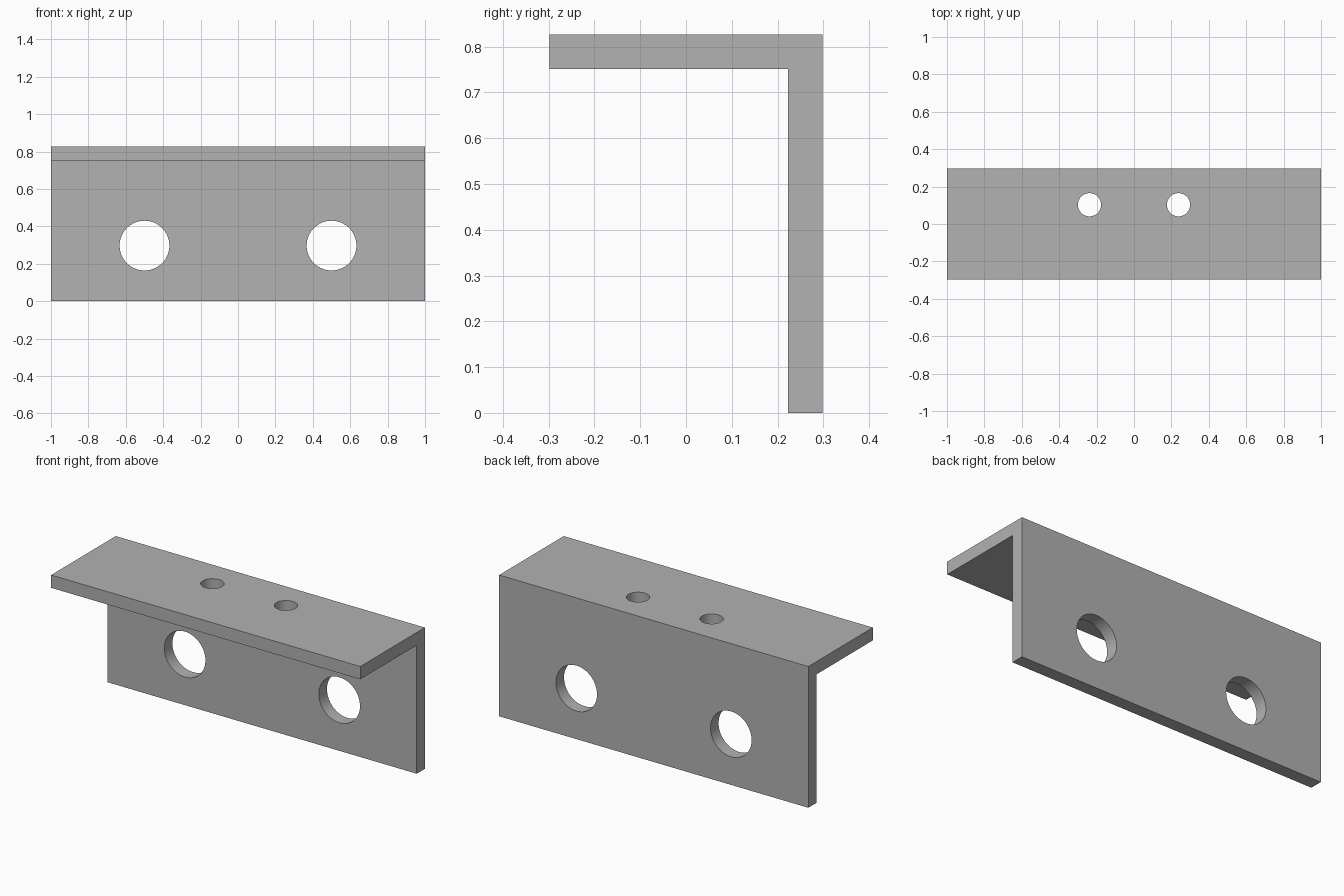
import bpy
import bmesh
from math import radians

cube = bpy.data.objects.get("Cube")
if cube:
    bpy.data.objects.remove(cube, do_unlink=True)

HALF_LENGTH, HALF_DEPTH, HEIGHT, THICK = 1.0, 0.298, 0.826, 0.075

grey = bpy.data.materials.new("plain_grey")
grey.use_nodes = True
colour = (0.445, 0.445, 0.445, 1)
grey.diffuse_color = colour
grey.node_tree.nodes["Principled BSDF"].inputs["Base Color"].default_value = colour

# L-shaped profile, extruded along the length
inner_y, inner_z = HALF_DEPTH - THICK, HEIGHT - THICK
profile = [(-HALF_DEPTH, inner_z), (inner_y, inner_z), (inner_y, 0),
           (HALF_DEPTH, 0), (HALF_DEPTH, HEIGHT), (-HALF_DEPTH, HEIGHT)]
bm = bmesh.new()
face = bm.faces.new([bm.verts.new((-HALF_LENGTH, y, z)) for y, z in profile])
extruded = bmesh.ops.extrude_face_region(bm, geom=[face])["geom"]
bmesh.ops.translate(bm, vec=(2 * HALF_LENGTH, 0, 0),
                    verts=[v for v in extruded if isinstance(v, bmesh.types.BMVert)])
bmesh.ops.recalc_face_normals(bm, faces=bm.faces)
mesh = bpy.data.meshes.new("angle_bracket")
bm.to_mesh(mesh)
bm.free()
mesh.materials.append(grey)
bracket = bpy.data.objects.new("angle_bracket", mesh)
bpy.context.collection.objects.link(bracket)


def drill(name, centre, radius, tilt=0):
    """Cut a round hole through one plate of the bracket."""
    bpy.ops.mesh.primitive_cylinder_add(vertices=64, radius=radius, depth=4 * THICK,
                                        location=centre, rotation=(tilt, 0, 0))
    cutter = bpy.context.object
    cutter.name = name
    cutter.hide_render = True
    cutter.data.materials.append(grey)
    cut = bracket.modifiers.new(name, "BOOLEAN")
    cut.operation = "DIFFERENCE"
    cut.solver = "EXACT"
    cut.object = cutter
    bpy.context.view_layer.objects.active = bracket
    bpy.ops.object.modifier_apply(modifier=cut.name)
    bpy.data.objects.remove(cutter, do_unlink=True)


# Large holes in the upright plate, small holes in the top plate
for side, sign in (("right", -1), ("left", 1)):
    drill(side + "_large_hole", (sign * 0.5, HALF_DEPTH - THICK / 2, 0.297), 0.133, radians(90))
    drill(side + "_small_hole", (sign * 0.238, 0.103, HEIGHT - THICK / 2), 0.062)

# Smooth hole walls with sharp rims
bpy.ops.object.select_all(action="DESELECT")
bracket.select_set(True)
bpy.context.view_layer.objects.active = bracket
bpy.ops.object.shade_smooth_by_angle(angle=radians(30))
